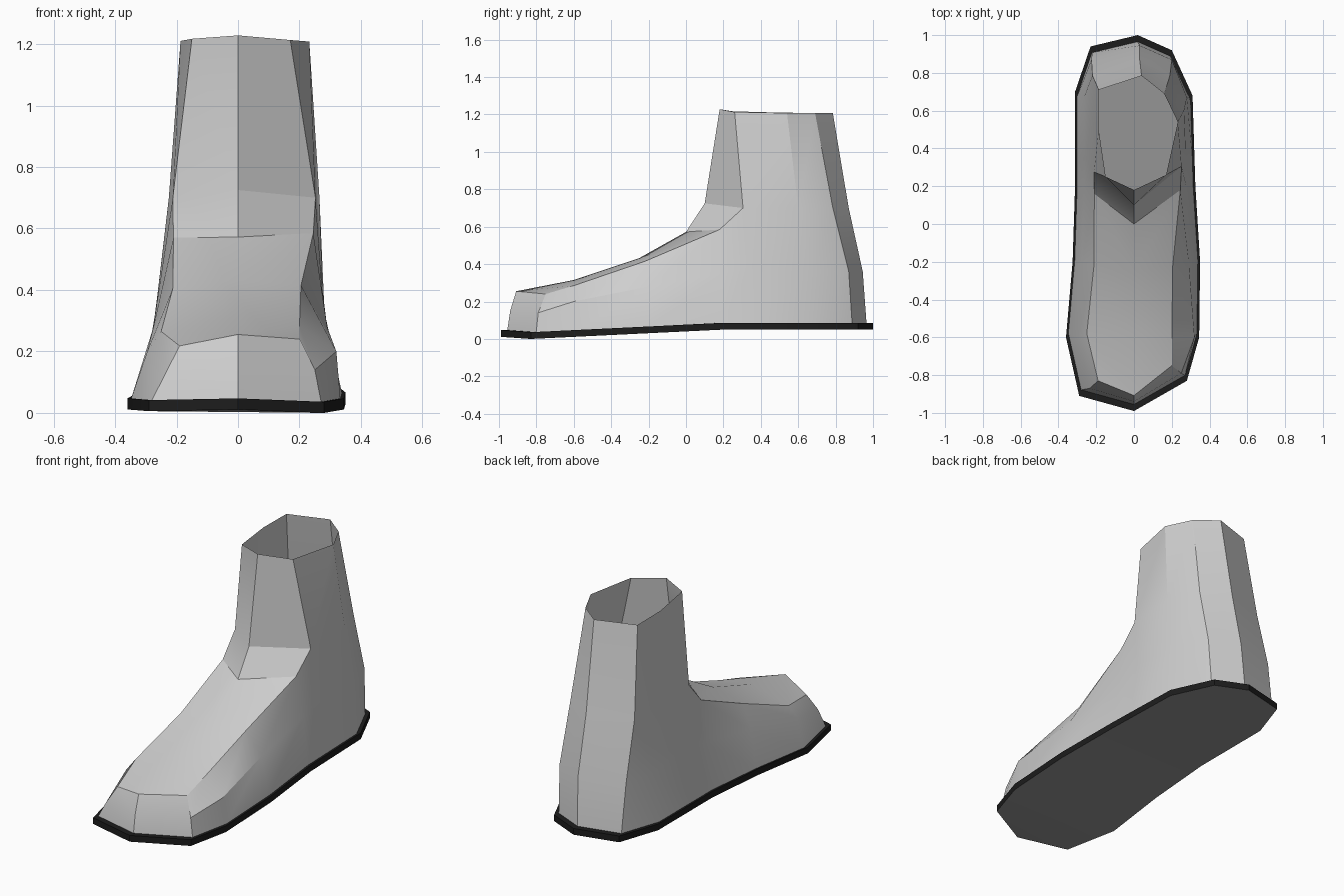
import bpy
import bmesh
from mathutils import Vector

if "Cube" in bpy.data.objects:
    bpy.data.objects.remove(bpy.data.objects["Cube"])


def material(name, value):
    m = bpy.data.materials.new(name)
    m.diffuse_color = (value, value, value, 1)
    m.use_nodes = True
    m.node_tree.nodes["Principled BSDF"].inputs["Base Color"].default_value = m.diffuse_color
    return m


GREY = material("light grey leather", 0.62)
BLACK = material("black rubber", 0.012)
UNDER = material("mid grey sole", 0.3)


def finish(bm, name, mats, angle):
    bmesh.ops.remove_doubles(bm, verts=bm.verts, dist=0.0005)
    bmesh.ops.recalc_face_normals(bm, faces=bm.faces)
    me = bpy.data.meshes.new(name)
    bm.to_mesh(me)
    bm.free()
    ob = bpy.data.objects.new(name, me)
    bpy.context.collection.objects.link(ob)
    for m in mats:
        me.materials.append(m)
    bpy.ops.object.select_all(action='DESELECT')
    ob.select_set(True)
    bpy.context.view_layer.objects.active = ob
    bpy.ops.object.shade_smooth_by_angle(angle=angle)
    return ob


def face(bm, pts):
    return bm.faces.new([bm.verts.new(p) for p in pts])


# Sole outline: toe, then seven stations per side towards the heel, then back
TOE, BACK = (0.0, -0.99), (0.02, 1.0)
OUT_R = [(.28, -.83), (.345, -.6), (.35, -.2), (.325, .2), (.32, .36), (.31, .68), (.2, .92)]
OUT_L = [(-.29, -.91), (-.36, -.6), (-.325, -.2), (-.312, .2), (-.312, .36), (-.312, .7), (-.23, .94)]
THICK = 0.036


def ground(y):
    if y < -0.83:
        return (-0.83 - y) * 0.07
    return 0.05 * min(1, (y + 0.83) / 1.03)


def sole_pt(p, up=0, k=1):
    return Vector((p[0] * k, p[1] * k, ground(p[1]) + up))


# Sole: black rim, grey tread and insole
bm = bmesh.new()
right = [TOE] + OUT_R + [BACK]
left = [TOE] + OUT_L + [BACK]
for side in (right, left):
    for a, b in zip(side, side[1:]):
        face(bm, [sole_pt(a), sole_pt(b), sole_pt(b, THICK), sole_pt(a, THICK)])
        face(bm, [sole_pt(a, THICK), sole_pt(b, THICK),
                  sole_pt(b, THICK, .965), sole_pt(a, THICK, .965)])
for up, k in ((0, 1), (THICK, .965)):
    for i in range(len(right) - 1):
        quad = [right[i], right[i + 1], left[i + 1], left[i]]
        f = face(bm, [sole_pt(p, up, k) for p in dict.fromkeys(quad)])
        f.material_index = 1
finish(bm, "sole", [BLACK, UNDER], 0.5)

# Upper: side columns (mid point, upper edge, shaft rim) at the sole stations
R = [
    [(.25, -.79, .14), (.20, -.75, .24)],
    [(.32, -.6, .2), (.20, -.6, .285)],
    [(.29, -.2, .28), (.205, -.22, .415)],
    [(.277, .2, .35), (.245, .18, .585)],
    [(.275, .35, .4), (.252, .305, .7), (.17, .26, 1.213)],
    [(.28, .67, .36), (.265, .6, .7), (.232, .54, 1.208)],
    [(.2, .87, .36), (.19, .785, .7), (.16, .69, 1.208)],
]
L = [
    [(-.235, -.87, .13), (-.19, -.83, .218)],
    [(-.295, -.6, .2), (-.25, -.58, .265)],
    [(-.275, -.2, .28), (-.212, -.22, .405)],
    [(-.265, .2, .35), (-.21, .16, .57)],
    [(-.26, .35, .4), (-.212, .275, .7), (-.15, .25, 1.217)],
    [(-.265, .67, .36), (-.225, .55, .7), (-.187, .5, 1.21)],
    [(-.225, .87, .36), (-.22, .785, .7), (-.187, .71, 1.208)],
]
front = [(0, -.94, .15), (0, -.908, .255)]
back = [(.03, .945, .36), (.03, .87, .7), (.04, .785, 1.208)]
# Centre line of the instep and shaft front
ridge = [front[1], (0, -.6, .315), (0, -.25, .432), (0, 0, .572), (0, .1, .725)]
rim_front = (0, .18, 1.228)

bm = bmesh.new()
for outline, cols in ((right, R), (left, L)):
    cols = [[sole_pt(p, THICK, .965)] + c
            for p, c in zip(outline, [front] + cols + [back])]
    # toe cap, side walls, heel and shaft
    for a, b in zip(cols, cols[1:]):
        for j in range(min(len(a), len(b)) - 1):
            face(bm, [a[j], b[j], b[j + 1], a[j + 1]])
    # instep strip from toe to ankle, then shaft front
    for i in range(4):
        face(bm, [ridge[i], ridge[i + 1], cols[i + 2][2], cols[i + 1][2]])
    face(bm, [ridge[4], rim_front, cols[5][3], cols[5][2]])
finish(bm, "boot_upper", [GREY], 0.5)
